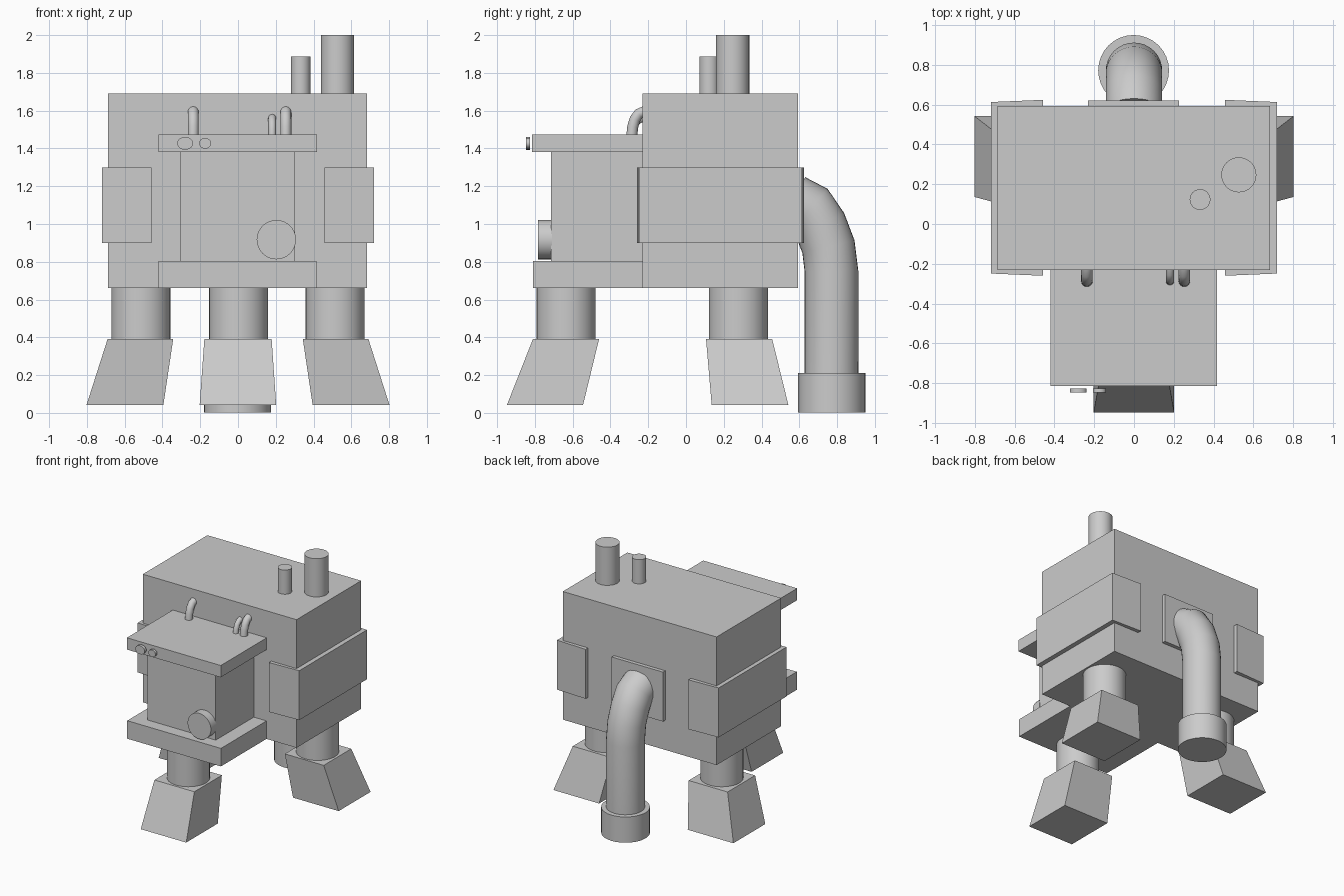
import bpy, bmesh, math
from mathutils import Vector

if "Cube" in bpy.data.objects:
    bpy.data.objects.remove(bpy.data.objects["Cube"])


def finish(name, bm, smooth=False):
    bmesh.ops.recalc_face_normals(bm, faces=bm.faces[:])
    me = bpy.data.meshes.new(name)
    bm.to_mesh(me)
    bm.free()
    ob = bpy.data.objects.new(name, me)
    bpy.context.collection.objects.link(ob)
    if smooth:
        bpy.ops.object.select_all(action='DESELECT')
        ob.select_set(True)
        bpy.context.view_layer.objects.active = ob
        bpy.ops.object.shade_smooth_by_angle(angle=math.radians(35))
    return ob


def prism(name, bottom, top):
    """Solid between two four-cornered (or more) outlines."""
    bm = bmesh.new()
    lo = [bm.verts.new(p) for p in bottom]
    hi = [bm.verts.new(p) for p in top]
    bm.faces.new(lo)
    bm.faces.new(hi)
    n = len(lo)
    for i in range(n):
        j = (i + 1) % n
        bm.faces.new((lo[i], lo[j], hi[j], hi[i]))
    return finish(name, bm)


def rect(x0, x1, y0, y1, z):
    return [(x0, y0, z), (x1, y0, z), (x1, y1, z), (x0, y1, z)]


def box(name, x0, x1, y0, y1, z0, z1):
    return prism(name, rect(x0, x1, y0, y1, z0), rect(x0, x1, y0, y1, z1))


def tube(name, x, path, r, sides=32, rx=None):
    """Capped tube swept along (y, z) points at a fixed x."""
    bm = bmesh.new()
    pts = [Vector((x, y, z)) for y, z in path]
    rings = []
    for i, p in enumerate(pts):
        t = (pts[min(i + 1, len(pts) - 1)] - pts[max(i - 1, 0)]).normalized()
        n = Vector((0, -t.z, t.y))
        ring = []
        for k in range(sides):
            a = 2 * math.pi * k / sides
            ring.append(bm.verts.new(p + Vector((rx or r, 0, 0)) * math.cos(a) + n * r * math.sin(a)))
        rings.append(ring)
    for a, b in zip(rings, rings[1:]):
        for k in range(sides):
            j = (k + 1) % sides
            bm.faces.new((a[k], a[j], b[j], b[k]))
    bm.faces.new(rings[0])
    bm.faces.new(rings[-1])
    return finish(name, bm, True)


# Main body and front housing
box("body", -0.687, 0.683, -0.23, 0.592, 0.66, 1.692)
box("front_base", -0.42, 0.415, -0.81, -0.23, 0.66, 0.805)
box("front_housing", -0.307, 0.302, -0.715, -0.23, 0.805, 1.38)
box("front_roof", -0.42, 0.417, -0.815, -0.23, 1.38, 1.475)

# Side bands with slightly skewed ends, and the plate behind the pipe
for s, side in ((-1, "left"), (1, "right")):
    band = [(s * 0.72, -0.249), (s * 0.458, -0.26), (s * 0.458, 0.624), (s * 0.72, 0.613)]
    prism(side + "_band", [(x, y, 0.9) for x, y in band], [(x, y, 1.298) for x, y in band])
box("pipe_plate", -0.23, 0.227, 0.58, 0.622, 0.9, 1.298)

# Chimneys
tube("large_chimney", 0.527, [(0.247, 1.68), (0.247, 2.0)], 0.088)
tube("small_chimney", 0.332, [(0.123, 1.68), (0.123, 1.887)], 0.052)

# Rear downpipe with its foot collar
tube("rear_pipe", 0, [(0.57, 1.12), (0.655, 1.08), (0.71, 0.995), (0.754, 0.88),
                      (0.77, 0.75), (0.77, 0.15)], 0.142)
tube("pipe_collar", -0.002, [(0.772, 0.003), (0.772, 0.21)], 0.178)

# Round knob and small front dials
tube("front_knob", 0.203, [(-0.71, 0.917), (-0.783, 0.917)], 0.104)
tube("large_dial", -0.28, [(-0.826, 1.427), (-0.848, 1.427)], 0.034, rx=0.042)
tube("small_dial", -0.174, [(-0.826, 1.427), (-0.848, 1.427)], 0.028, rx=0.032)

# Bent hoses between roof and body
hose = [(-0.287, 1.465), (-0.282, 1.515), (-0.27, 1.555), (-0.25, 1.583), (-0.215, 1.597)]
tube("left_hose", -0.237, hose, 0.029, 16)
tube("right_hose", 0.253, hose, 0.029, 16)
tube("short_hose", 0.181, [(y, 1.465 + (z - 1.465) * 0.75) for y, z in hose], 0.021, 16)

# Front leg and splayed foot
tube("front_leg", 0.003, [(-0.635, 0.37), (-0.635, 0.67)], 0.157)
prism("front_foot", rect(-0.203, 0.202, -0.948, -0.545, 0.042), rect(-0.178, 0.178, -0.81, -0.46, 0.392))

# Rear legs and splayed feet, mirrored
for s, side in ((-1, "left"), (1, "right")):
    tube(side + "_rear_leg", s * 0.514, [(0.278, 0.37), (0.278, 0.67)], 0.157)
    prism(side + "_rear_foot", rect(s * 0.395, s * 0.802, 0.136, 0.542, 0.042),
          rect(s * 0.343, s * 0.69, 0.106, 0.456, 0.392))
